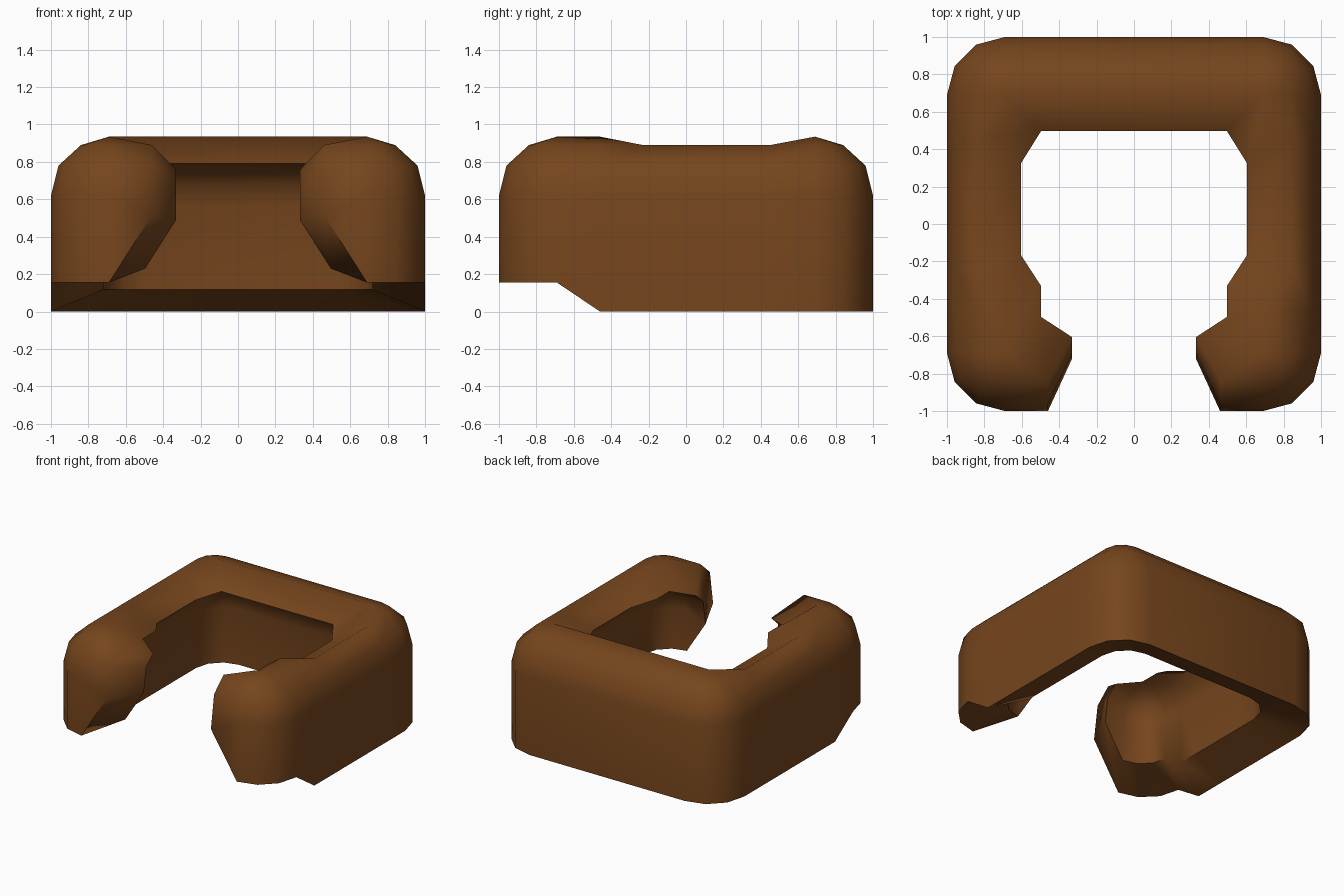
import bpy, bmesh, math
from mathutils import Vector

if "Cube" in bpy.data.objects:
    bpy.data.objects.remove(bpy.data.objects["Cube"])

R = 0.31           # rounding radius of the outer shell
C = 1 - R          # centre of each rounded corner
INSET = (0, 0, 0.04, 0.16, 0.31)
HEIGHT = (0, 0.62, 0.78, 0.89, 0.935)


def column(cx, cy, angle, foot=0.0, low_top=False):
    """One vertical strip of outer points, rolling over at the top."""
    a = math.radians(angle)
    pts = []
    for i, (d, z) in enumerate(zip(INSET, HEIGHT)):
        if i == 4 and low_top:
            pts.append(pts[3].copy())
            continue
        r = R - d
        pts.append(Vector((cx + r * math.cos(a), cy + r * math.sin(a), z if i else foot)))
    return pts


# right half, from the curled front tip to the back corner
F = 0.155
tip = [Vector(p) for p in ((C, -1, F), (0.46, -1, 0.515), (0.46, -0.96, 0.78),
                           (0.46, -0.84, 0.89), (C, -C, 0.935))]
half = [tip]
half += [column(C, -C, a, F) for a in (-90, -60, -30, 0)]
half.append(column(C, -0.46, 0))
half.append(column(C, -0.23, 0, low_top=True))
half.append(column(C, 0.45, 0, low_top=True))
half += [column(C, C, a) for a in (0, 30, 60, 90)]

# mirrored left half joined across the back
columns = half + [[Vector((-p.x, p.y, p.z)) for p in col] for col in reversed(half)]

# outer shell
bm = bmesh.new()
grid = [[bm.verts.new(p) for p in col] for col in columns]
for a, b in zip(grid, grid[1:]):
    for i in range(4):
        bm.faces.new((a[i], b[i], b[i + 1], a[i + 1]))
bmesh.ops.remove_doubles(bm, verts=bm.verts[:], dist=0.001)
rim = [e for e in bm.edges if e.is_boundary]

# inner shell is a shrunken copy, closed with a rim
dup = bmesh.ops.duplicate(bm, geom=bm.verts[:] + bm.edges[:] + bm.faces[:])
vmap = dup["vert_map"]
inner = [g for g in dup["geom"] if isinstance(g, bmesh.types.BMVert)]
for v in inner:
    v.co = Vector((v.co.x * 0.72, v.co.y * 0.72, v.co.z * 0.72 + 0.118))
for e in rim:
    a, b = e.verts
    bm.faces.new((a, b, vmap[b], vmap[a]))
bmesh.ops.recalc_face_normals(bm, faces=bm.faces[:])

mesh = bpy.data.meshes.new("wraparound_shell")
bm.to_mesh(mesh)
bm.free()
shell = bpy.data.objects.new("wraparound_shell", mesh)
bpy.context.collection.objects.link(shell)

# brown colour
brown = bpy.data.materials.new("brown")
brown.diffuse_color = (0.18, 0.06, 0.012, 1)
brown.use_nodes = True
brown.node_tree.nodes["Principled BSDF"].inputs["Base Color"].default_value = brown.diffuse_color
mesh.materials.append(brown)

bpy.context.view_layer.objects.active = shell
shell.select_set(True)
bpy.ops.object.shade_smooth_by_angle(angle=math.radians(65))
